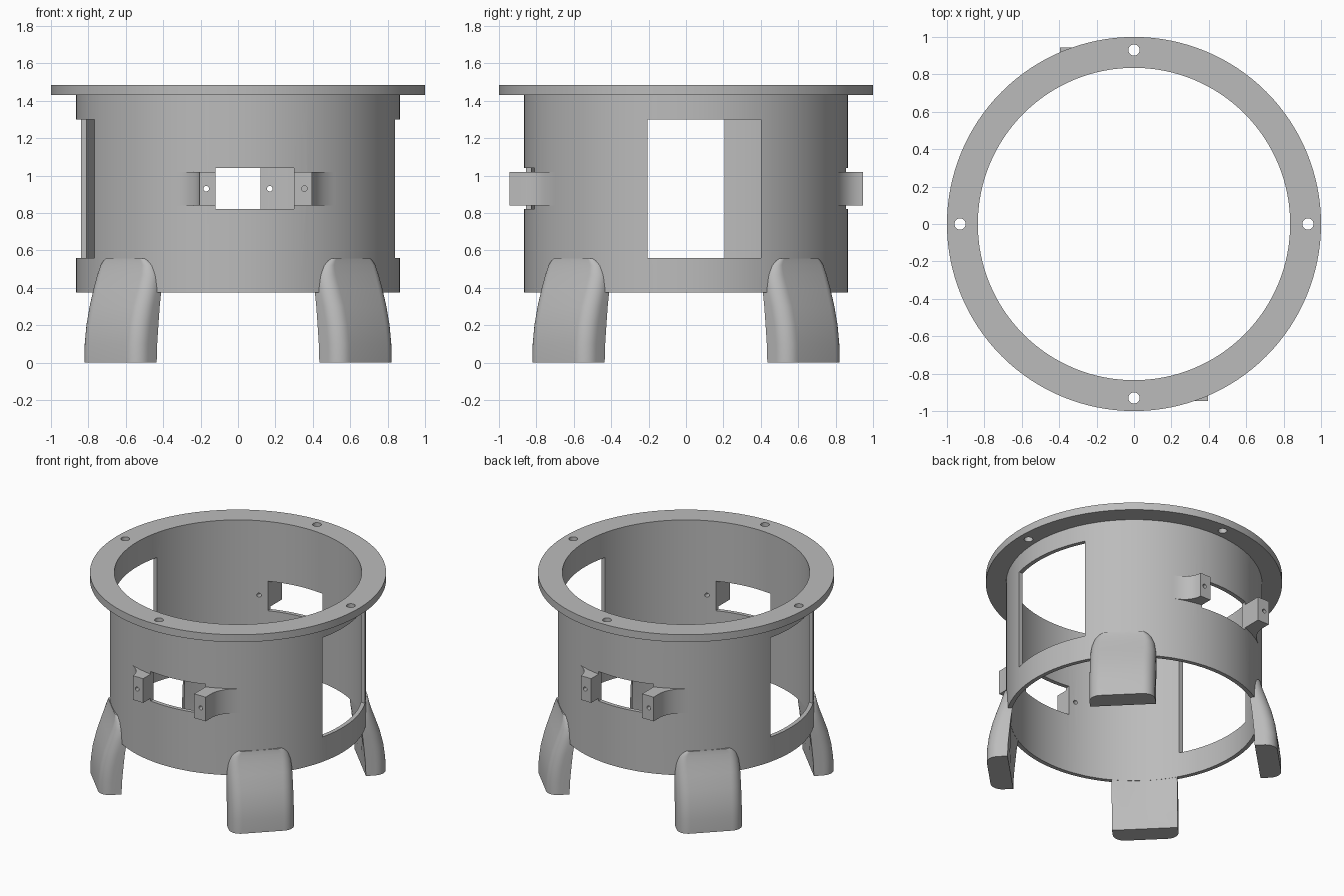
import bpy, bmesh, math
from mathutils import Matrix, Vector

cube = bpy.data.objects.get("Cube")
if cube:
    bpy.data.objects.remove(cube, do_unlink=True)

grey = bpy.data.materials.new("light_grey")
grey.use_nodes = True
COLOUR = (0.5, 0.5, 0.5, 1)
grey.diffuse_color = COLOUR
grey.node_tree.nodes["Principled BSDF"].inputs["Base Color"].default_value = COLOUR

INNER, OUTER, BASE, TOP = 0.835, 0.865, 0.375, 1.485
SEGMENTS = 128


def make_object(name, bm):
    bmesh.ops.recalc_face_normals(bm, faces=bm.faces[:])
    mesh = bpy.data.meshes.new(name)
    bm.to_mesh(mesh)
    bm.free()
    mesh.materials.append(grey)
    obj = bpy.data.objects.new(name, mesh)
    bpy.context.collection.objects.link(obj)
    return obj


def loft(bm, rings, closed=False):
    """Skin equal-length rings; cap the ends unless the loft is closed."""
    rows = [[bm.verts.new(p) for p in ring] for ring in rings]
    n = len(rows[0])
    pairs = list(zip(rows, rows[1:]))
    if closed:
        pairs.append((rows[-1], rows[0]))
    else:
        bm.faces.new(rows[0])
        bm.faces.new(rows[-1])
    for a, b in pairs:
        for i in range(n):
            j = (i + 1) % n
            bm.faces.new((a[i], a[j], b[j], b[i]))


def add_box(bm, low, high):
    low, high = Vector(low), Vector(high)
    mat = Matrix.Translation((low + high) / 2) @ Matrix.Diagonal((*(high - low), 1))
    bmesh.ops.create_cube(bm, size=1, matrix=mat)


def add_rod(bm, centre, radius, length, tilt=0, sides=24):
    mat = Matrix.Translation(centre) @ Matrix.Rotation(tilt, 4, 'X')
    bmesh.ops.create_cone(bm, cap_ends=True, segments=sides, radius1=radius,
                          radius2=radius, depth=length, matrix=mat)


def cut(obj, cutter):
    mod = obj.modifiers.new("cut", 'BOOLEAN')
    mod.operation, mod.solver, mod.object = 'DIFFERENCE', 'EXACT', cutter
    bpy.context.view_layer.objects.active = obj
    bpy.ops.object.modifier_apply(modifier=mod.name)


def smooth(obj):
    bpy.ops.object.select_all(action='DESELECT')
    obj.select_set(True)
    bpy.context.view_layer.objects.active = obj
    bpy.ops.object.shade_smooth_by_angle(angle=math.radians(30))


def spin_copy(obj, name, angle):
    copy = obj.copy()
    copy.name = name
    copy.rotation_euler.z = angle
    bpy.context.collection.objects.link(copy)


# Cutters: windows and flange holes, screw holes, bore
HALF_TURN = Matrix.Rotation(math.pi, 4, 'Z')
SCREW_X = (-0.17, 0.355)

bm = bmesh.new()
add_box(bm, (-0.12, -1.1, 0.82), (0.30, -0.5, 1.04))
add_box(bm, (0.5, -0.205, 0.56), (1.1, 0.40, 1.30))
for x in SCREW_X:
    add_rod(bm, (x, -0.85, 0.93), 0.015, 0.5, math.pi / 2)
for x, y in ((0.93, 0), (0, 0.93)):
    add_rod(bm, (x, y, TOP), 0.03, 0.3)
half = bmesh.ops.duplicate(bm, geom=bm.verts[:] + bm.edges[:] + bm.faces[:])
bmesh.ops.transform(bm, matrix=HALF_TURN,
                    verts=[v for v in half["geom"] if isinstance(v, bmesh.types.BMVert)])
opening_cutter = make_object("opening_cutter", bm)

bm = bmesh.new()
for x in SCREW_X:
    add_rod(bm, (x, -0.85, 0.93), 0.015, 0.5, math.pi / 2)
screw_cutter = make_object("screw_cutter", bm)

bm = bmesh.new()
add_rod(bm, (0, 0, 0.5), INNER + 0.001, 2, sides=SEGMENTS)
bore_cutter = make_object("bore_cutter", bm)

# Tubular housing with top flange
profile = [(INNER, BASE), (OUTER, BASE), (OUTER, 1.43), (1, 1.43), (1, TOP), (INNER, TOP)]
bm = bmesh.new()
loft(bm, [[(r * math.cos(a), r * math.sin(a), z) for r, z in profile]
          for a in (math.tau * i / SEGMENTS for i in range(SEGMENTS))], closed=True)
housing = make_object("housing", bm)
cut(housing, opening_cutter)
smooth(housing)


# Mounting lugs beside the small windows, each blending into the wall
def make_lug(name, side, near, far, end):
    def wall(x, r):
        return Vector((x, -math.sqrt(r * r - x * x)))
    start = Vector((far, wall(far, OUTER).y - 0.10))
    bend, tip = wall(far + 0.01, OUTER + 0.005), wall(end, OUTER)
    outline = [Vector((near, -0.945)), Vector((far, -0.945))]
    for i in range(13):
        t = i / 12
        outline.append(start * (1 - t) ** 2 + bend * 2 * t * (1 - t) + tip * t * t)
    outline += [wall(end + (near - end) * i / 8, 0.85) for i in range(9)]
    bm = bmesh.new()
    loft(bm, [[(p.x * side, p.y, z) for p in outline] for z in (0.84, 1.02)])
    lug = make_object("front_" + name, bm)
    cut(lug, screw_cutter)
    smooth(lug)
    spin_copy(lug, "back_" + name, math.pi)


make_lug("wide_lug", 1, 0.30, 0.395, 0.52)
make_lug("narrow_lug", -1, 0.12, 0.205, 0.33)


# Curved legs: height, outer reach, half width, inner reach, corner radius
def leg_ring(z, reach, width, inner, corner):
    ring = [(inner, -width, z)]
    for sign in (-1, 1):
        for i in range(9):
            a = math.pi / 2 * (i / 8 - (sign < 0))
            ring.append((reach - corner + corner * math.cos(a),
                         sign * (width - corner) + corner * math.sin(a), z))
    return ring + [(inner, width, z)]


stations = [(0, 0.985, 0.223, 0.838, 0.08), (0.1, 0.983, 0.223, 0.834, 0.08),
            (0.2, 0.97, 0.223, 0.825, 0.08), (0.3, 0.946, 0.223, 0.815, 0.08),
            (0.4, 0.912, 0.222, 0.8, 0.075), (0.47, 0.887, 0.214, 0.8, 0.065),
            (0.52, 0.873, 0.195, 0.8, 0.05), (0.545, 0.868, 0.172, 0.8, 0.04),
            (0.557, 0.867, 0.15, 0.8, 0.03)]
bm = bmesh.new()
loft(bm, [leg_ring(*s) for s in stations])
leg = make_object("back_left_leg", bm)
cut(leg, bore_cutter)
smooth(leg)
leg.rotation_euler.z = math.pi / 4
for i, name in enumerate(("back_right_leg", "front_right_leg", "front_left_leg")):
    spin_copy(leg, name, math.pi / 4 + (i + 1) * math.pi / 2)

for cutter in (opening_cutter, screw_cutter, bore_cutter):
    bpy.data.objects.remove(cutter, do_unlink=True)
